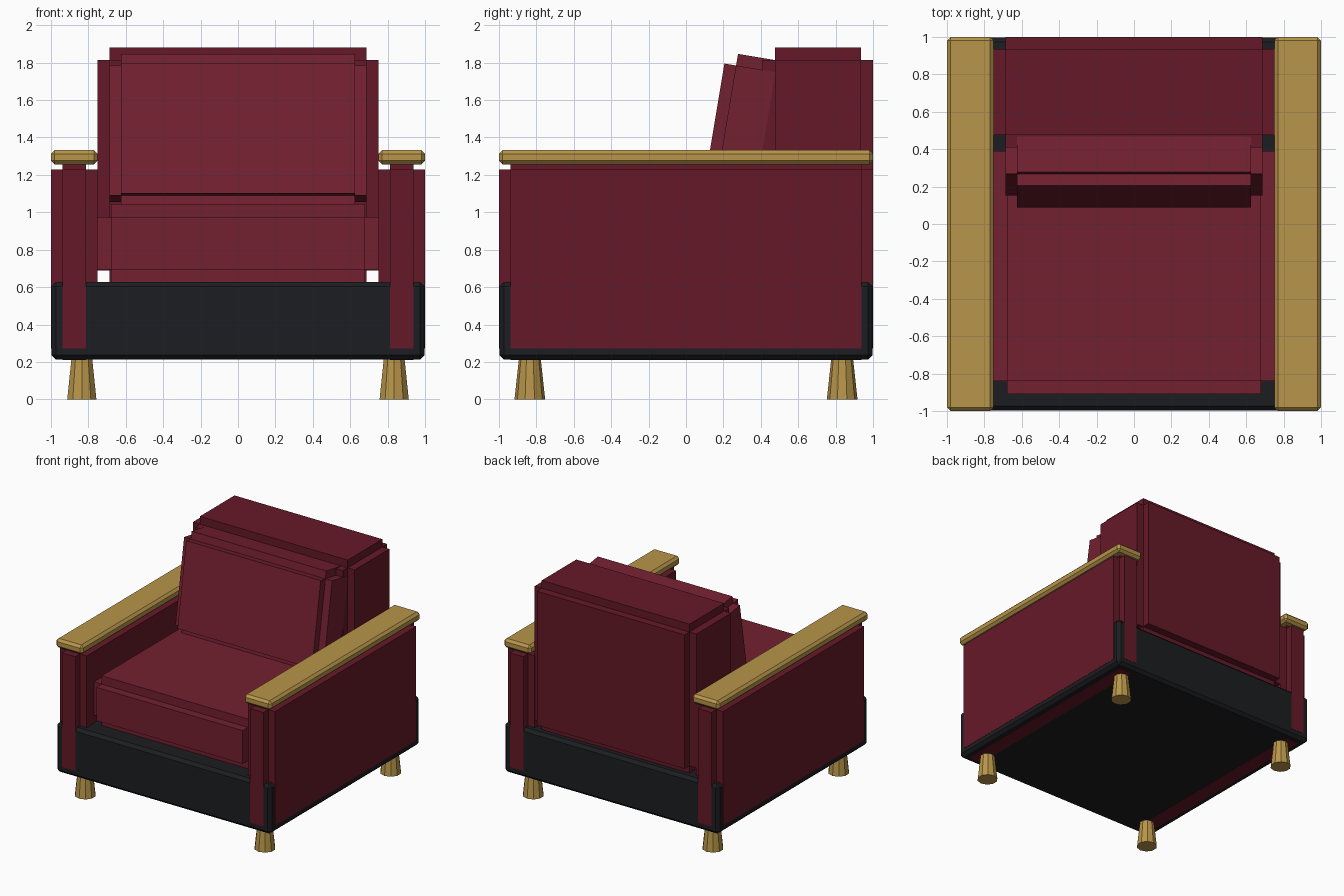
import bpy, bmesh, math
from mathutils import Vector, Matrix

if "Cube" in bpy.data.objects:
    bpy.data.objects.remove(bpy.data.objects["Cube"])


def material(name, rgb):
    m = bpy.data.materials.new(name)
    m.diffuse_color = (*rgb, 1)
    m.use_nodes = True
    m.node_tree.nodes["Principled BSDF"].inputs["Base Color"].default_value = m.diffuse_color
    return m


FRAME = material("dark_red_fabric", (0.13, 0.0095, 0.021))
CUSHION = material("red_fabric", (0.17, 0.014, 0.029))
BLACK = material("black_base", (0.012, 0.0125, 0.015))
WOOD = material("wood", (0.48, 0.30, 0.068))


def finish(name, bm, mat):
    bmesh.ops.recalc_face_normals(bm, faces=bm.faces[:])
    me = bpy.data.meshes.new(name)
    bm.to_mesh(me)
    bm.free()
    me.materials.append(mat)
    ob = bpy.data.objects.new(name, me)
    bpy.context.collection.objects.link(ob)
    return ob


def cube(lo, hi, shrink=0.0):
    lo, hi = Vector(lo), Vector(hi)
    size = hi - lo - Vector((2 * shrink,) * 3)
    bm = bmesh.new()
    bmesh.ops.create_cube(bm, size=1, matrix=Matrix.Translation((lo + hi) / 2) @ Matrix.Diagonal((*size, 1)))
    return bm


def stepped_box(name, lo, hi, step, mat):
    """Box with notched edges: every face of a core block is pushed out by step."""
    bm = cube(lo, hi, step)
    bm.normal_update()
    normals = [f.normal.copy() for f in bm.faces]
    faces = bmesh.ops.extrude_discrete_faces(bm, faces=bm.faces[:])["faces"]
    for f, n in zip(faces, normals):
        bmesh.ops.translate(bm, verts=f.verts[:], vec=n * step)
    return finish(name, bm, mat)


def chamfered_box(name, lo, hi, width, mat):
    bm = cube(lo, hi)
    bmesh.ops.bevel(bm, geom=bm.edges[:], offset=width, segments=1, affect='EDGES')
    return finish(name, bm, mat)


# base plinth, a hair inside the arm faces
chamfered_box("base", (-0.998, -0.998, 0.212), (0.998, 0.998, 0.628), 0.025, BLACK)

# seat and backrest
stepped_box("seat", (-0.75, -0.91, 0.625), (0.75, 0.46, 1.045), 0.07, CUSHION)
stepped_box("backrest", (-0.752, 0.41, 0.625), (0.752, 1.0, 1.88), 0.065, FRAME)

# leaning back cushion
pillow = stepped_box("back_cushion", (-0.688, -0.17, -0.415), (0.688, 0.17, 0.415), 0.063, CUSHION)
pillow.location = (0, 0.315, 1.42)
pillow.rotation_euler.x = math.radians(-9.5)

# arms, wooden armrests and tapered legs on both sides
for side, s in (("left", -1), ("right", 1)):
    x0, x1 = sorted((0.75 * s, 1.0 * s))
    stepped_box(side + "_arm", (x0, -1, 0.21), (x1, 1, 1.292), 0.062, FRAME)
    chamfered_box(side + "_armrest", (x0, -1, 1.256), (x1, 1, 1.333), 0.02, WOOD)
    for end, e in (("front", -1), ("back", 1)):
        bm = bmesh.new()
        bmesh.ops.create_cone(bm, cap_ends=True, segments=10, radius1=0.082, radius2=0.058, depth=0.22,
                              matrix=Matrix.Translation((0.835 * s, 0.835 * e, 0.11)))
        finish(f"{end}_{side}_leg", bm, WOOD)
